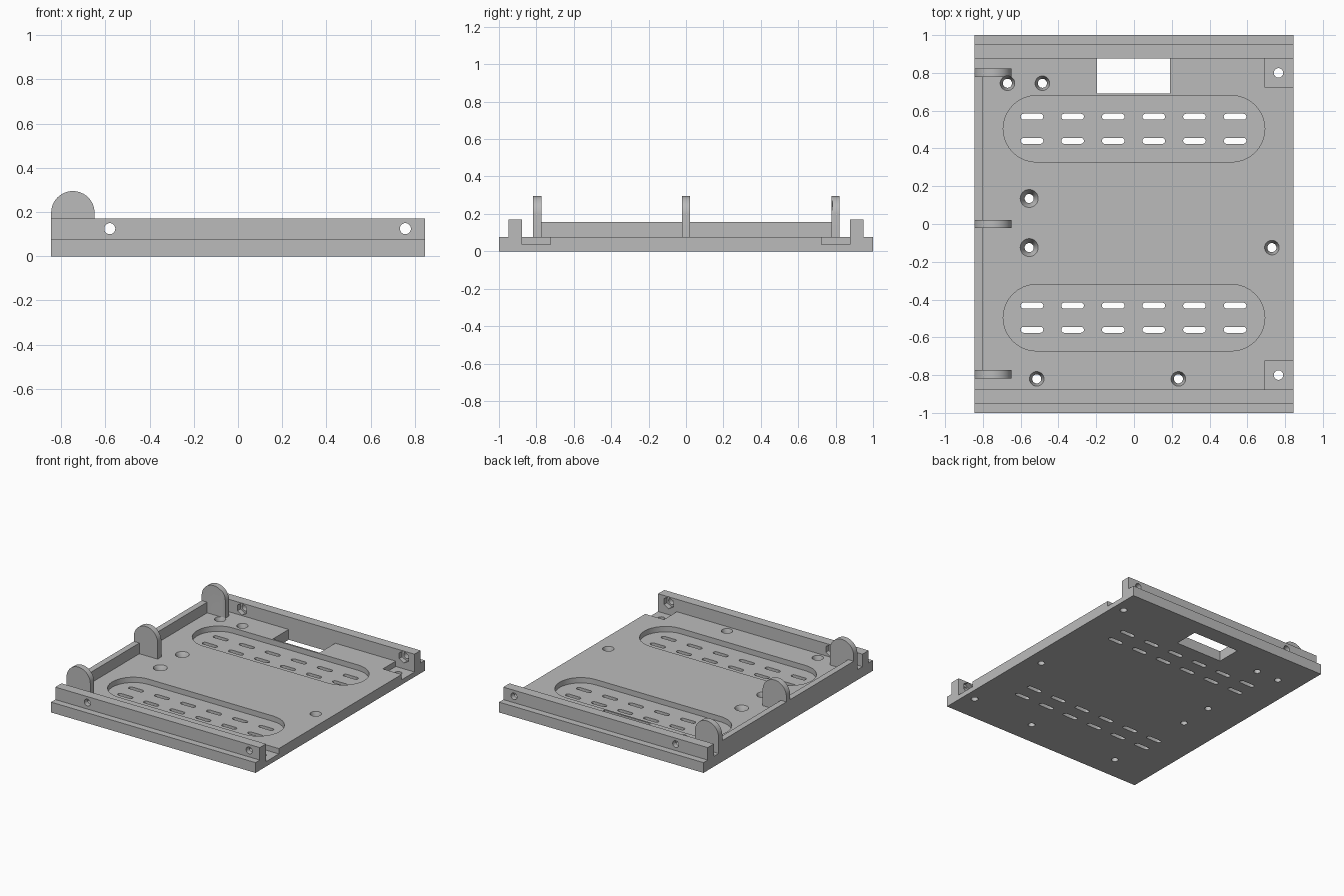
import bpy, bmesh
from math import cos, sin, pi
from mathutils import Vector

cube = bpy.data.objects.get("Cube")
if cube:
    bpy.data.objects.remove(cube, do_unlink=True)

grey = bpy.data.materials.new("plain grey")
grey.use_nodes = True
colour = (0.5, 0.5, 0.5, 1)
grey.diffuse_color = colour
grey.node_tree.nodes["Principled BSDF"].inputs["Base Color"].default_value = colour

HX, FLOOR, POCKET, RAIL_TOP = 0.845, 0.077, 0.037, 0.17
RAIL_IN, RAIL_OUT = 0.877, 0.95
TAB_T = 0.044


def loft(bm, lower, upper):
    """Solid between two matching rings of points."""
    a = [bm.verts.new(p) for p in lower]
    b = [bm.verts.new(p) for p in upper]
    bm.faces.new(a[::-1])
    bm.faces.new(b)
    for i in range(len(a)):
        j = (i + 1) % len(a)
        bm.faces.new((a[i], a[j], b[j], b[i]))


def extrude(bm, pts, axis, lo, hi):
    """Extrude a 2D outline along x, y or z."""
    place = {"x": lambda u, v, w: (w, u, v),
             "y": lambda u, v, w: (u, w, v),
             "z": lambda u, v, w: (u, v, w)}[axis]
    loft(bm, [place(*p, lo) for p in pts], [place(*p, hi) for p in pts])


def rect(x0, x1, y0, y1):
    return [(x0, y0), (x1, y0), (x1, y1), (x0, y1)]


def ring(x, y, r, n=32, start=0):
    return [(x + r * cos(start + 2 * pi * i / n),
             y + r * sin(start + 2 * pi * i / n)) for i in range(n)]


def stadium(x, y, length, r, n=16):
    d = length / 2 - r
    pts = []
    for side in (1, -1):
        for i in range(n + 1):
            a = pi * i / n - side * pi / 2
            pts.append((x + side * d + r * cos(a), y + r * sin(a)))
    return pts


def finish(name, bm):
    bmesh.ops.recalc_face_normals(bm, faces=bm.faces)
    mesh = bpy.data.meshes.new(name)
    bm.to_mesh(mesh)
    bm.free()
    mesh.materials.append(grey)
    obj = bpy.data.objects.new(name, mesh)
    bpy.context.scene.collection.objects.link(obj)
    return obj


def cut(obj, cutter):
    mod = obj.modifiers.new("cut", "BOOLEAN")
    mod.operation, mod.solver, mod.object = "DIFFERENCE", "EXACT", cutter
    bpy.context.view_layer.objects.active = obj
    bpy.ops.object.modifier_apply(modifier=mod.name)


def smooth(obj):
    bpy.ops.object.select_all(action="DESELECT")
    obj.select_set(True)
    bpy.context.view_layer.objects.active = obj
    bpy.ops.object.shade_smooth_by_angle(angle=0.5)


# Base plate with its two rails, as one profile along x
half = [(1, 0), (1, FLOOR), (RAIL_OUT, FLOOR), (RAIL_OUT, RAIL_TOP),
        (RAIL_IN, RAIL_TOP), (RAIL_IN, FLOOR)]
profile = half + [(-y, z) for y, z in reversed(half)]
bm = bmesh.new()
extrude(bm, profile, "x", -HX, HX)
base = finish("base_plate", bm)

screws = [(-0.67, 0.745, 0.039), (-0.485, 0.745, 0.039), (-0.555, 0.135, 0.048),
          (-0.555, -0.125, 0.048), (0.73, -0.125, 0.039),
          (-0.515, -0.82, 0.039), (0.235, -0.82, 0.039)]
rail_holes = [(-0.58, 0.125), (0.757, 0.125)]

# Recesses: vent pockets, corner pockets, nut traps and countersinks
bm = bmesh.new()
for side in (1, -1):
    extrude(bm, stadium(0, side * 0.5 + 0.004, 1.385, 0.176), "z", POCKET, 0.3)
    y0, y1 = sorted((side * 0.725, side * RAIL_IN))
    extrude(bm, rect(0.69, 0.9, y0, y1), "z", POCKET, 0.1)
    for x, z in rail_holes:
        y0, y1 = sorted((side * 0.84, side * 0.912))
        # Nut traps start above the corner pockets' cutters
        extrude(bm, ring(x, z, 0.044, 6, pi / 6 + pi / 3), "y", y0, y1)
for x, y, r in screws:
    loft(bm, [(*p, 0.03) for p in ring(x, y, 0.024)],
         [(*p, FLOOR + 0.001) for p in ring(x, y, r)])
recesses = finish("recess_cutter", bm)

# Through cuts: vents, window, screw holes and rail holes
bm = bmesh.new()
for side in (1, -1):
    for row in (-0.064, 0.064):
        for i in range(6):
            extrude(bm, stadium(-0.54 + 0.215 * i, side * 0.5 + 0.004 + row,
                                0.12, 0.016, 8), "z", -0.1, 0.3)
    extrude(bm, ring(0.765, side * 0.8, 0.025), "z", -0.1, 0.06)
    for x, z in rail_holes:
        y0, y1 = sorted((side * 0.86, side * 1.05))
        extrude(bm, ring(x, z, 0.025), "y", y0, y1)
extrude(bm, rect(-0.195, 0.19, 0.692, RAIL_IN), "z", -0.1, 0.3)
for x, y, r in screws:
    extrude(bm, ring(x, y, 0.024), "z", -0.1, 0.3)
holes = finish("hole_cutter", bm)

# Overlapping solids inside one cutter need self intersection handling
for cutter in (recesses, holes):
    mod = base.modifiers.new("cut", "BOOLEAN")
    mod.operation, mod.solver, mod.object = "DIFFERENCE", "EXACT", cutter
    mod.use_self = True
    bpy.context.view_layer.objects.active = base
    bpy.ops.object.modifier_apply(modifier=mod.name)
    bpy.data.objects.remove(cutter, do_unlink=True)
smooth(base)

# Rounded tabs along the right edge
tab_r, tab_x, tab_z = 0.098, -HX + 0.098, 0.197
outline = [(tab_x + tab_r, FLOOR)]
outline += [(tab_x + tab_r * cos(pi * i / 24), tab_z + tab_r * sin(pi * i / 24))
            for i in range(25)]
outline += [(-HX, FLOOR)]
for name, y in (("front_tab", -0.795), ("middle_tab", 0), ("rear_tab", 0.8)):
    bm = bmesh.new()
    extrude(bm, outline, "y", y - TAB_T / 2, y + TAB_T / 2)
    tab = finish(name, bm)
    if name == "rear_tab":
        # Screw head clearance
        bm = bmesh.new()
        extrude(bm, ring(*screws[0]), "z", 0, 0.4)
        clearance = finish("clearance_cutter", bm)
        cut(tab, clearance)
        bpy.data.objects.remove(clearance, do_unlink=True)
    smooth(tab)

# Low side wall between the tabs
for name, y0, y1 in (("front_side_wall", -0.773, -0.022), ("rear_side_wall", 0.022, 0.778)):
    bm = bmesh.new()
    extrude(bm, rect(-HX, -0.8, y0, y1), "z", FLOOR, 0.157)
    finish(name, bm)
